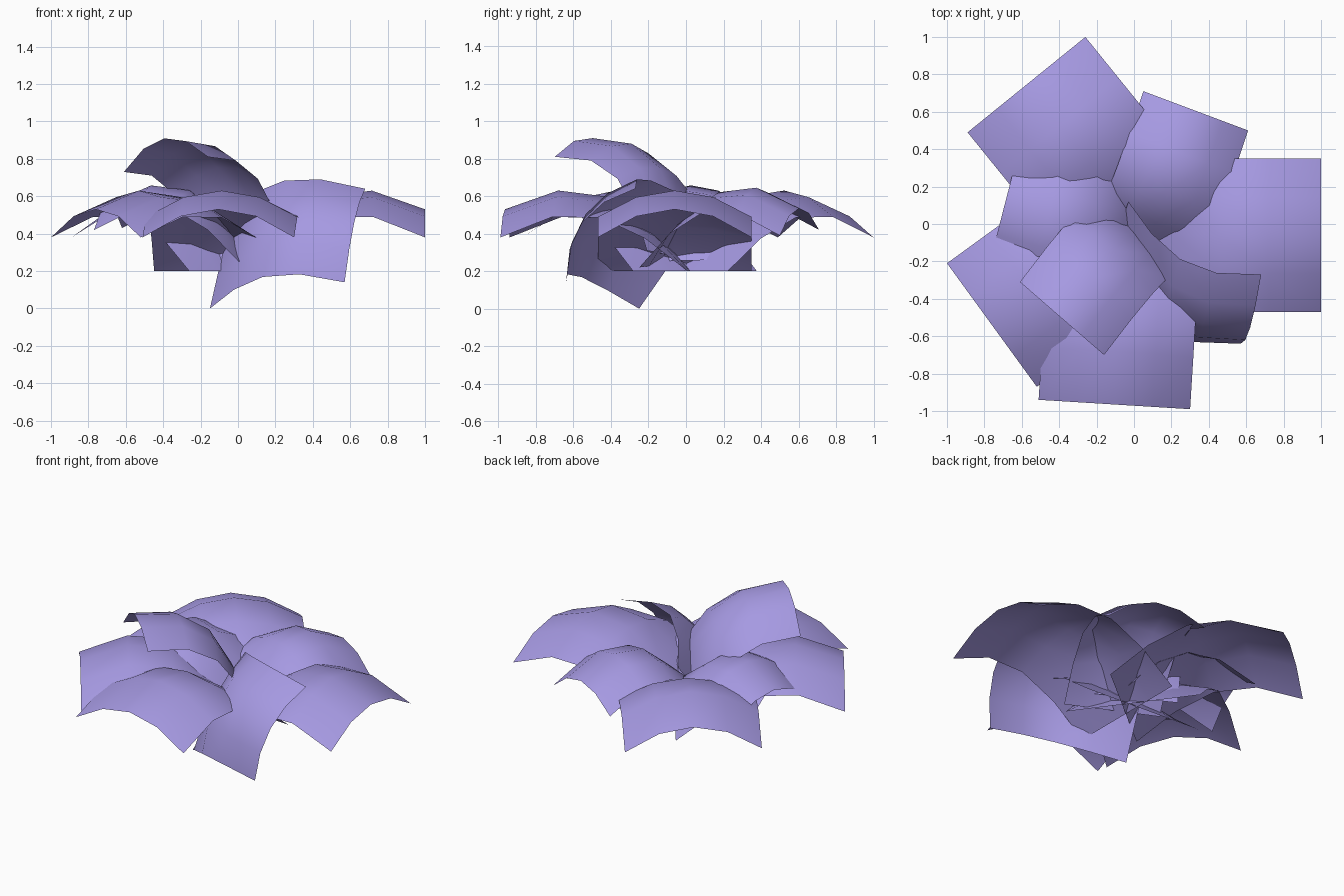
import bpy
import bmesh
from math import pi, sin
from mathutils import Vector

cube = bpy.data.objects.get("Cube")
if cube:
    bpy.data.objects.remove(cube, do_unlink=True)

# Single lavender material
lavender = bpy.data.materials.new("lavender")
lavender.use_nodes = True
colour = (0.38, 0.32, 0.76, 1)
lavender.diffuse_color = colour
lavender.node_tree.nodes["Principled BSDF"].inputs["Base Color"].default_value = colour

STEPS = 4


def petal(name, tip_a, tip_b, base_a, base_b, length_sag, cross_sag, lean):
    """Four-cornered sheet arched along its length, cupped at the tip, flat at the base.
    Lean tilts the cupping outward so the tip edge stays straight from above."""
    tip_a, tip_b, base_a, base_b = map(Vector, (tip_a, tip_b, base_a, base_b))
    across = tip_b - tip_a + base_b - base_a
    inward = (base_a - tip_a + base_b - tip_b).normalized()
    normal = across.cross(inward).normalized()
    bm = bmesh.new()
    rows = []
    for i in range(STEPS + 1):
        t = i / STEPS
        left, right = tip_a.lerp(base_a, t), tip_b.lerp(base_b, t)
        arch = normal * length_sag * sin(pi * t ** 0.9)
        cup = (normal - inward * lean * (1 - t)).normalized() * cross_sag * (1 - t * t)
        row = []
        for j in range(STEPS + 1):
            s = j / STEPS
            row.append(bm.verts.new(left.lerp(right, s) + arch + cup * 4 * s * (1 - s)))
        rows.append(row)
    for near, far in zip(rows, rows[1:]):
        for j in range(STEPS):
            bm.faces.new((near[j], near[j + 1], far[j + 1], far[j])).smooth = True
    mesh = bpy.data.meshes.new(name)
    bm.to_mesh(mesh)
    bm.free()
    mesh.materials.append(lavender)
    obj = bpy.data.objects.new(name, mesh)
    bpy.context.collection.objects.link(obj)


def level_petal(name, tip_a, tip_b, run, drop, length_sag, cross_sag):
    """Petal whose base lies straight inward from the tip edge, lower by drop."""
    a, b = Vector(tip_a), Vector(tip_b)
    edge = (b - a).to_2d().normalized()
    shift = Vector((-edge.y * run, edge.x * run, -drop))
    petal(name, a, b, a + shift, b + shift, length_sag, cross_sag, drop / run)


# Large outer petals, tip corners listed counter-clockwise
outer = {
    "left_outer_petal": ((1, -0.47), (1, 0.35)),
    "back_outer_petal": ((-0.26, 1), (-0.89, 0.49)),
    "right_outer_petal": ((-1, -0.21), (-0.52, -0.87)),
    "front_outer_petal": ((-0.51, -0.94), (0.3, -0.99)),
}
for name, (a, b) in outer.items():
    level_petal(name, (*a, 0.38), (*b, 0.38), 1, 0.18, 0.2, 0.15)

# Smaller inner petals
level_petal("back_inner_petal", (0.61, 0.5, 0.39), (0.05, 0.71, 0.42), 0.8, 0.17, 0.21, 0.13)
level_petal("right_inner_petal", (-0.62, 0.38, 0.43), (-0.77, -0.2, 0.42), 0.8, 0.17, 0.2, 0.13)
level_petal("raised_inner_petal", (-0.61, -0.31, 0.73), (-0.16, -0.7, 0.81), 0.65, 0.5, 0.17, 0.14)

# Inner petal rolled onto its side
petal("rolled_inner_petal", (0.57, -0.64, 0.14), (0.68, -0.27, 0.64),
      (-0.15, -0.25, 0), (-0.03, 0.12, 0.53), 0.17, 0.12, 0.5)
